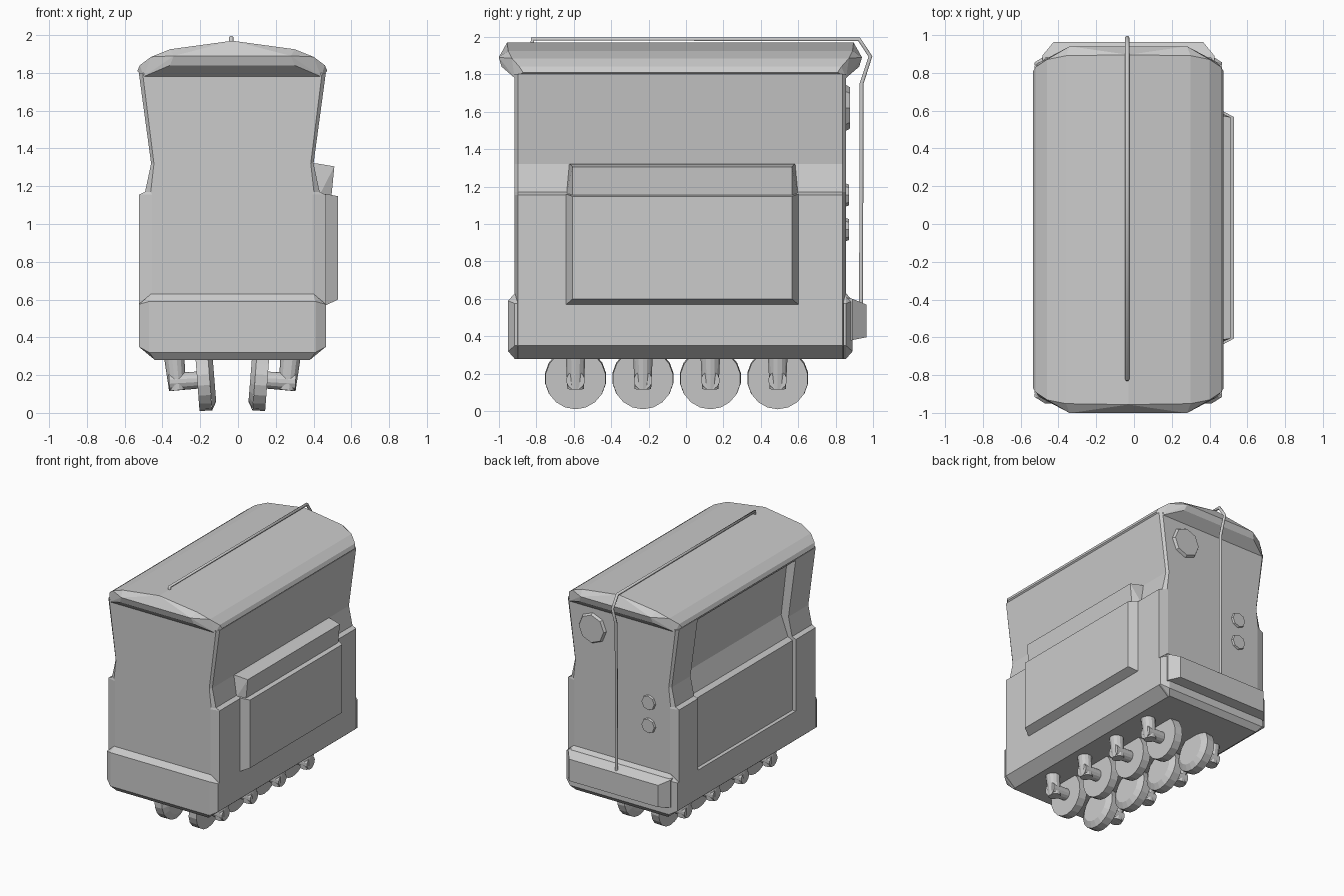
import bpy, bmesh, math
from mathutils import Matrix, Vector

if "Cube" in bpy.data.objects:
    bpy.data.objects.remove(bpy.data.objects["Cube"])

C = -0.03  # body centre line in x and y


def finish(name, bm):
    bmesh.ops.recalc_face_normals(bm, faces=bm.faces)
    me = bpy.data.meshes.new(name)
    bm.to_mesh(me)
    bm.free()
    ob = bpy.data.objects.new(name, me)
    bpy.context.collection.objects.link(ob)
    return ob


def hull(name, pts):
    bm = bmesh.new()
    vs = [bm.verts.new(p) for p in pts]
    r = bmesh.ops.convex_hull(bm, input=vs)
    junk = [v for v in set(r["geom_interior"] + r["geom_unused"])
            if isinstance(v, bmesh.types.BMVert)]
    bmesh.ops.delete(bm, geom=junk, context='VERTS')
    bmesh.ops.dissolve_limit(bm, angle_limit=0.02, verts=bm.verts, edges=bm.edges)
    return finish(name, bm)


def loft(name, rings):
    bm = bmesh.new()
    rows = [[bm.verts.new(p) for p in r] for r in rings]
    n = len(rows[0])
    for a, b in zip(rows, rows[1:]):
        for i in range(n):
            bm.faces.new((a[i], a[(i + 1) % n], b[(i + 1) % n], b[i]))
    bm.faces.new(rows[0])
    bm.faces.new(rows[-1])
    return finish(name, bm)


def rod(name, a, b, r1, r2, sides):
    a, b = Vector(a), Vector(b)
    bm = bmesh.new()
    q = (b - a).to_track_quat('Z', 'Y').to_matrix().to_4x4()
    bmesh.ops.create_cone(bm, cap_ends=True, segments=sides, radius1=r1, radius2=r2,
                          depth=(b - a).length, matrix=Matrix.Translation((a + b) / 2) @ q)
    return finish(name, bm)


# body shell: eight-sided rings stacked upward
def ring(z, hx, hy=0.885, cx=0.07, cy=0.018):
    q = [(hx, hy - cy), (hx - cx, hy)]
    q += [(-x, y) for x, y in reversed(q)]
    q += [(-x, -y) for x, y in q]
    return [(C + x, C + y, z) for x, y in q]


body = loft("body", [ring(0.28, 0.41), ring(0.35, 0.495), ring(1.155, 0.495),
                     ring(1.17, 0.462, cx=0.03), ring(1.32, 0.43, cx=0.015),
                     ring(1.80, 0.495, cx=0.02)])

# recess for the open doorway on the left side
prof = [(-0.7, 0.58), (-0.495, 0.58), (-0.495, 1.14), (-0.455, 1.16),
        (-0.395, 1.32), (-0.45, 1.79), (-0.7, 1.79)]
cutter = loft("doorway_cutter", [[(x, y, z) for x, z in prof] for y in (-0.645, 0.6)])
cutter.hide_render = True
cutter.hide_set(True)
mod = body.modifiers.new("doorway", 'BOOLEAN')
mod.operation = 'DIFFERENCE'
mod.solver = 'EXACT'
mod.object = cutter

# roof: symmetric quarter points (half x, half y, z)
quarter = [(0, 0.925, 1.97), (0.33, 0.92, 1.925), (0.43, 0.90, 1.885),
           (0.49, 0.86, 1.84), (0.503, 0.84, 1.81), (0.31, 0.97, 1.89),
           (0.33, 0.955, 1.84), (0.47, 0.885, 1.78)]
hull("roof", [(C + sx * x, C + sy * y, z) for x, y, z in quarter
              for sx in (-1, 1) for sy in (-1, 1)])

# end skirts, front and back
for s, label in ((-1, "front"), (1, "back")):
    pts = [(0.495, 0.87, 0.35), (0.495, 0.87, 0.575), (0.42, 0.87, 0.63), (0.41, 0.87, 0.28),
           (0.495, 0.885, 0.35), (0.495, 0.885, 0.575), (0.43, 0.885, 0.63), (0.41, 0.885, 0.28),
           (0.44, 0.92, 0.32), (0.44, 0.92, 0.59)]
    hull(label + "_skirt", [(C + m * x, C + s * y, z) for x, y, z in pts for m in (-1, 1)])

# rear bumper
hull("rear_bumper", [(C + m * x, y, z) for m in (-1, 1) for x, y, z in
                     ((0.455, 0.84, 0.37), (0.455, 0.84, 0.61), (0.455, 0.89, 0.38),
                      (0.455, 0.89, 0.60), (0.395, 0.963, 0.395), (0.395, 0.963, 0.57))])

# closed door on the right side: lower panel and set-back upper block
hull("door_panel", [(0.44, y, z) for y in (-0.64, 0.6) for z in (0.57, 1.16)] +
     [(0.465, y, z) for y in (-0.64, 0.6) for z in (0.57, 1.16)] +
     [(0.53, y, z) for y in (-0.605, 0.565) for z in (0.60, 1.147)])
hull("door_upper_block", [(0.36, y, z) for y in (-0.63, 0.59) for z in (1.15, 1.322)] +
     [(0.43, y, 1.15) for y in (-0.64, 0.6)] + [(0.42, y, 1.32) for y in (-0.62, 0.58)] +
     [(0.495, y, 1.15) for y in (-0.605, 0.565)] + [(0.51, y, 1.305) for y in (-0.605, 0.565)])

# lamps on the back wall
for i, (x, z, r, d) in enumerate([(0.23, 1.62, 0.13, 0.876),
                                  (-0.27, 1.155, 0.066, 0.87), (-0.27, 0.97, 0.066, 0.87)]):
    rod(f"rear_lamp_{i}", (x, 0.84, z), (x, d, z), r, r * 0.85, 8)

# trolley pole and its rope down the back
cu = bpy.data.curves.new("trolley_pole", 'CURVE')
cu.dimensions = '3D'
cu.bevel_depth = 0.012
cu.bevel_resolution = 1
cu.use_fill_caps = True
path = [(-0.82, 1.965), (-0.82, 1.988), (0.925, 1.986), (0.985, 1.895), (0.938, 1.75), (0.935, 0.56)]
sp = cu.splines.new('POLY')
sp.points.add(len(path) - 1)
for p, (y, z) in zip(sp.points, path):
    p.co = (-0.036, y, z, 1)
bpy.context.collection.objects.link(bpy.data.objects.new("trolley_pole", cu))

# wheels on bent axle legs, both sides
for s, side in ((-1, "left"), (1, "right")):
    for i in range(4):
        y = -0.59 + 0.36 * i

        def at(x, z):
            return (C + s * x, y, z)
        rod(f"{side}_wheel_tread_{i}", at(0.12, 0.177), at(0.186, 0.172), 0.165, 0.162, 18)
        rod(f"{side}_wheel_face_{i}", at(0.095, 0.179), at(0.12, 0.177), 0.12, 0.165, 18)
        rod(f"{side}_axle_{i}", at(0.10, 0.178), at(0.335, 0.165), 0.042, 0.05, 14)
        rod(f"{side}_axle_leg_{i}", at(0.29, 0.12), at(0.31, 0.32), 0.045, 0.055, 14)
